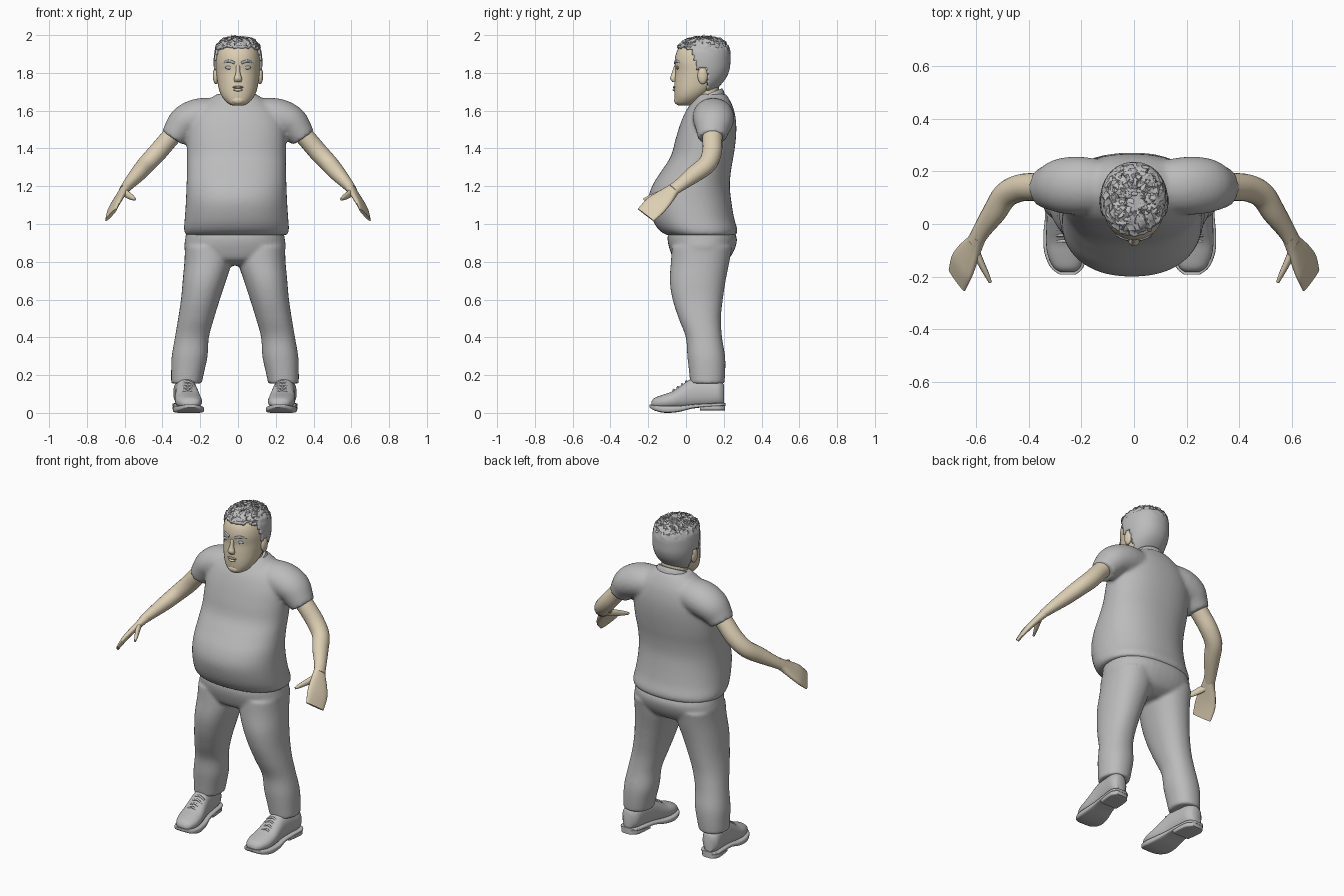
import bpy, bmesh, math, random
from mathutils import Vector

random.seed(4)
if "Cube" in bpy.data.objects:
    bpy.data.objects.remove(bpy.data.objects["Cube"], do_unlink=True)

LOWER_X = -0.016  # the lower body stands slightly to one side


def material(name, *rgb):
    m = bpy.data.materials.new(name)
    m.use_nodes = True
    m.diffuse_color = (*rgb, 1)
    m.node_tree.nodes["Principled BSDF"].inputs["Base Color"].default_value = (*rgb, 1)
    return m


GREY = material("cloth grey", 0.5, 0.5, 0.5)
SKIN = material("skin", 0.72, 0.62, 0.45)
EYE = material("eye blue grey", 0.42, 0.48, 0.53)
LIP = material("lip brown", 0.42, 0.34, 0.26)


def spline(rows, steps):
    """Catmull-Rom rows of numbers into a finer list."""
    out = []
    for i in range(len(rows) - 1):
        p = [rows[max(0, min(len(rows) - 1, i + k))] for k in (-1, 0, 1, 2)]
        for s in range(steps):
            t = s / steps
            out.append([b + 0.5 * t * (c - a + t * (2*a - 5*b + 4*c - d + t * (3*(b - c) + d - a)))
                        for a, b, c, d in zip(*p)])
    return out + [list(rows[-1])]


def finish(name, bm, mat, angle=50):
    bmesh.ops.recalc_face_normals(bm, faces=bm.faces)
    mesh = bpy.data.meshes.new(name)
    bm.to_mesh(mesh)
    bm.free()
    ob = bpy.data.objects.new(name, mesh)
    bpy.context.collection.objects.link(ob)
    mesh.materials.append(mat)
    bpy.ops.object.select_all(action="DESELECT")
    ob.select_set(True)
    bpy.context.view_layer.objects.active = ob
    bpy.ops.object.shade_smooth_by_angle(angle=math.radians(angle))
    return ob


def tube(bm, rows, width=(1, 0, 0), axis=None, power=2, n=32, steps=4):
    """Loft of ovals; a row is centre x, y, z, half width, half depth."""
    rows = spline(rows, steps)
    rings = []
    for i, (x, y, z, a, b) in enumerate(rows):
        t = Vector(axis) if axis else Vector(rows[min(i + 1, len(rows) - 1)][:3]) - Vector(rows[max(i - 1, 0)][:3])
        t.normalize()
        u = Vector(width)
        u = (u - t * u.dot(t)).normalized()
        v = t.cross(u)
        ring = []
        for k in range(n):
            c, s = math.cos(math.tau * k / n), math.sin(math.tau * k / n)
            c, s = [math.copysign(abs(q) ** (2 / power), q) for q in (c, s)]
            ring.append(bm.verts.new(Vector((x, y, z)) + u * a * c + v * b * s))
        rings.append(ring)
    for r, q in zip(rings, rings[1:]):
        for k in range(n):
            bm.faces.new((r[k], r[k - 1], q[k - 1], q[k]))
    bm.faces.new(rings[0])
    bm.faces.new(rings[-1])
    return bm


def upright(rows, x=0):
    """Rows of height, half width, front y, back y."""
    return [(x, (f + b) / 2, z, w, (b - f) / 2) for z, w, f, b in rows]


def flip(rows, s, shift=0):
    return [(s * r[0] + shift, *r[1:]) for r in rows]


def ball(name, loc, size, mat):
    bm = bmesh.new()
    bmesh.ops.create_uvsphere(bm, u_segments=20, v_segments=12, radius=1)
    for v in bm.verts:
        v.co = Vector(loc) + Vector(a * b for a, b in zip(v.co, size))
    return finish(name, bm, mat)


def blend(ob, voxel, rounds):
    """Fuse overlapping lofts into one soft surface."""
    m = ob.modifiers.new("fuse", "REMESH")
    m.mode, m.voxel_size, m.use_smooth_shade = "VOXEL", voxel, True
    m = ob.modifiers.new("soften", "SMOOTH")
    m.factor, m.iterations = 0.5, rounds


UP = (0, 0, 1)

# Shirt: body with belly, plus sleeves
bm = bmesh.new()
tube(bm, upright([
    (0.94, .268, -.10, .265), (0.97, .278, -.145, .272), (1.03, .274, -.18, .255),
    (1.12, .268, -.20, .24), (1.2, .265, -.18, .232), (1.28, .262, -.13, .238),
    (1.36, .262, -.08, .252), (1.45, .262, -.055, .264), (1.53, .255, -.03, .266),
    (1.6, .22, .0, .255), (1.65, .16, .035, .235), (1.69, .10, .06, .21)], -.008),
    axis=UP, power=2.25, n=48)
for s in (1, -1):
    tube(bm, flip([(.1, .14, 1.575, .10, .09), (.2, .145, 1.568, .11, .098), (.275, .145, 1.54, .105, .092),
                   (.32, .14, 1.49, .086, .078), (.345, .14, 1.455, .075, .066)], s), width=(0, 1, 0))
blend(finish("shirt", bm, GREY), 0.011, 5)

# Shirt collar
bm = tube(bmesh.new(), [(0, .125, 1.635, .108, .092), (0, .122, 1.67, .102, .085), (0, .12, 1.69, .092, .076)],
          axis=(0, -.4, 1))
finish("collar", bm, GREY)

# Trousers: hips plus two legs
bm = bmesh.new()
tube(bm, upright([(.97, .255, -.09, .25), (.92, .264, -.098, .27), (.86, .265, -.085, .255),
                  (.81, .21, -.06, .22), (.78, .1, .0, .16)], LOWER_X), axis=UP, power=2.3, n=40)
for s in (1, -1):
    tube(bm, flip([(.14, .085, .88, .125, .16), (.142, .075, .8, .126, .155), (.162, .062, .7, .115, .148),
                   (.183, .062, .6, .103, .133), (.206, .073, .5, .095, .112), (.228, .095, .4, .09, .096),
                   (.24, .107, .3, .095, .10), (.25, .112, .22, .088, .096), (.257, .113, .155, .081, .09)],
                  s, LOWER_X), axis=UP, power=2.2)
blend(finish("trousers", bm, GREY), 0.01, 4)

# Shoes with soles, heels and laces
for s, side in ((1, "left"), (-1, "right")):
    def shoe(rows, power):
        rows = [(.255 + .1 * y, y, (lo + hi) / 2, w, (hi - lo) / 2) for y, w, lo, hi in rows]
        return tube(bmesh.new(), flip(rows, s, LOWER_X), axis=(0, 1, 0), power=power, n=28)
    finish(side + "_shoe", shoe([
        (-.183, .025, .03, .06), (-.165, .05, .025, .08), (-.12, .068, .02, .097), (-.07, .07, .02, .115),
        (-.02, .064, .02, .15), (.03, .058, .025, .18), (.1, .056, .03, .185), (.17, .054, .035, .175),
        (.2, .03, .04, .15)], 2.3), GREY)
    finish(side + "_sole", shoe([
        (-.192, .03, .028, .045), (-.165, .062, .012, .04), (-.11, .08, .0, .037), (-.04, .077, .005, .037),
        (.03, .064, .022, .045), (.1, .062, .03, .05), (.18, .058, .035, .052), (.208, .033, .037, .052)], 5), GREY)
    finish(side + "_heel", shoe([
        (.075, .058, .012, .04), (.14, .06, .012, .04), (.18, .055, .012, .04), (.207, .033, .014, .04)], 6), GREY)
    for i in range(4):
        y, z = -.065 + .022 * i, .122 + .015 * i
        lace = [(.25 + dx, y, z - abs(dx) * .5, .006, .006) for dx in (-.035, 0, .035)]
        finish(side + "_lace", tube(bmesh.new(), flip(lace, s, LOWER_X), width=(0, 1, 0), n=8), GREY)

    # Arm, flat hand and thumb
    finish(side + "_arm", tube(bmesh.new(), flip([
        (.30, .14, 1.525, .055, .05), (.37, .14, 1.445, .053, .05), (.43, .137, 1.375, .052, .05),
        (.487, .11, 1.315, .05, .047), (.53, .045, 1.265, .047, .042), (.575, -.02, 1.215, .037, .032),
        (.605, -.07, 1.18, .034, .024)], s), width=(0, 1, 0), n=20), SKIN)
    across = (s * .43, .83, -.36)
    finish(side + "_hand", tube(bmesh.new(), flip([
        (.59, -.045, 1.2, .03, .026), (.605, -.075, 1.175, .038, .022), (.632, -.12, 1.135, .056, .018),
        (.655, -.165, 1.095, .066, .015), (.672, -.213, 1.048, .06, .008)], s), width=across, power=2.6, n=20), SKIN)
    finish(side + "_thumb", tube(bmesh.new(), flip([
        (.607, -.09, 1.17, .022, .016), (.58, -.15, 1.152, .019, .013), (.56, -.19, 1.14, .014, .01),
        (.545, -.222, 1.13, .007, .006)], s), width=across, n=12), SKIN)

    # Ear, eye and brow
    ball(side + "_ear", (s * .117, .088, 1.785), (.016, .027, .045), SKIN)
    ball(side + "_eye", (s * .046, -.045, 1.828), (.022, .008, .01), EYE)
    brow = [(.018, -.06, 1.853, .007, .005), (.05, -.05, 1.863, .007, .005), (.08, -.022, 1.852, .004, .004)]
    finish(side + "_brow", tube(bmesh.new(), flip(brow, s), width=UP, n=10), EYE)

# Neck and head
finish("neck", tube(bmesh.new(), [(0, .125, 1.6, .085, .075), (0, .11, 1.68, .08, .07), (0, .1, 1.76, .08, .07)]), SKIN)
HEAD = [(1.628, .03, -.042, .03), (1.64, .055, -.055, .06), (1.67, .082, -.06, .1), (1.71, .1, -.062, .15),
        (1.76, .11, -.06, .195), (1.81, .116, -.056, .217), (1.86, .118, -.06, .222), (1.91, .112, -.05, .22),
        (1.95, .095, -.022, .2), (1.975, .065, .02, .165), (1.983, .02, .06, .12)]
finish("head", tube(bmesh.new(), upright(HEAD), axis=UP, power=2.15, n=40), SKIN)

# Nose and lips
finish("nose", tube(bmesh.new(), [(0, -.052, 1.84, .01, .01), (0, -.06, 1.8, .012, .015), (0, -.066, 1.77, .021, .018),
                                  (0, -.06, 1.752, .018, .012)], axis=UP, n=16), SKIN)
ball("upper_lip", (0, -.058, 1.724), (.03, .012, .007), LIP)
ball("lower_lip", (0, -.058, 1.71), (.024, .013, .008), SKIN)
ball("chin", (0, -.045, 1.655), (.035, .018, .022), SKIN)


# Hair: a shell around the skull, trimmed to a hairline and ruffled on top
def hairline(y):
    if y < .03:
        return 1.94 - max(0, y + .02) * .3
    if y < .065:
        return 1.925 - (y - .03) * 3.4
    return 1.825 if y < .115 else 1.7 - (y - .115) * .1


bm = tube(bmesh.new(), upright([(z + .006, w + .011, f - .008, b + .013) for z, w, f, b in HEAD]),
          axis=UP, power=2.15, n=72, steps=5)
bare = [f for f in bm.faces if f.calc_center_median().z < hairline(f.calc_center_median().y)]
bmesh.ops.delete(bm, geom=bare, context="FACES")
for v in bm.verts:
    lift = max(0, min(1, (v.co.z - 1.9) / .05))
    v.co += Vector(random.uniform(-.007, .007) for _ in range(3)) * lift
hair = finish("hair", bm, GREY, 40)
m = hair.modifiers.new("thickness", "SOLIDIFY")
m.thickness, m.offset = 0.014, -1
# Tufts on the crown
for i in range(26):
    a, r = random.uniform(0, math.tau), random.uniform(.02, .085)
    x, y, z = r * math.cos(a), .085 + 1.1 * r * math.sin(a), 1.988 - 3.5 * r * r
    dx, dy = random.uniform(-.025, .025), random.uniform(-.03, .015)
    tuft = [(x, y, z - .01, .014, .01), (x + dx / 2, y + dy / 2, z + .006, .012, .008), (x + dx, y + dy, z + .01, .003, .003)]
    finish("hair_tuft", tube(bmesh.new(), tuft, axis=UP, n=7, steps=2), GREY)
